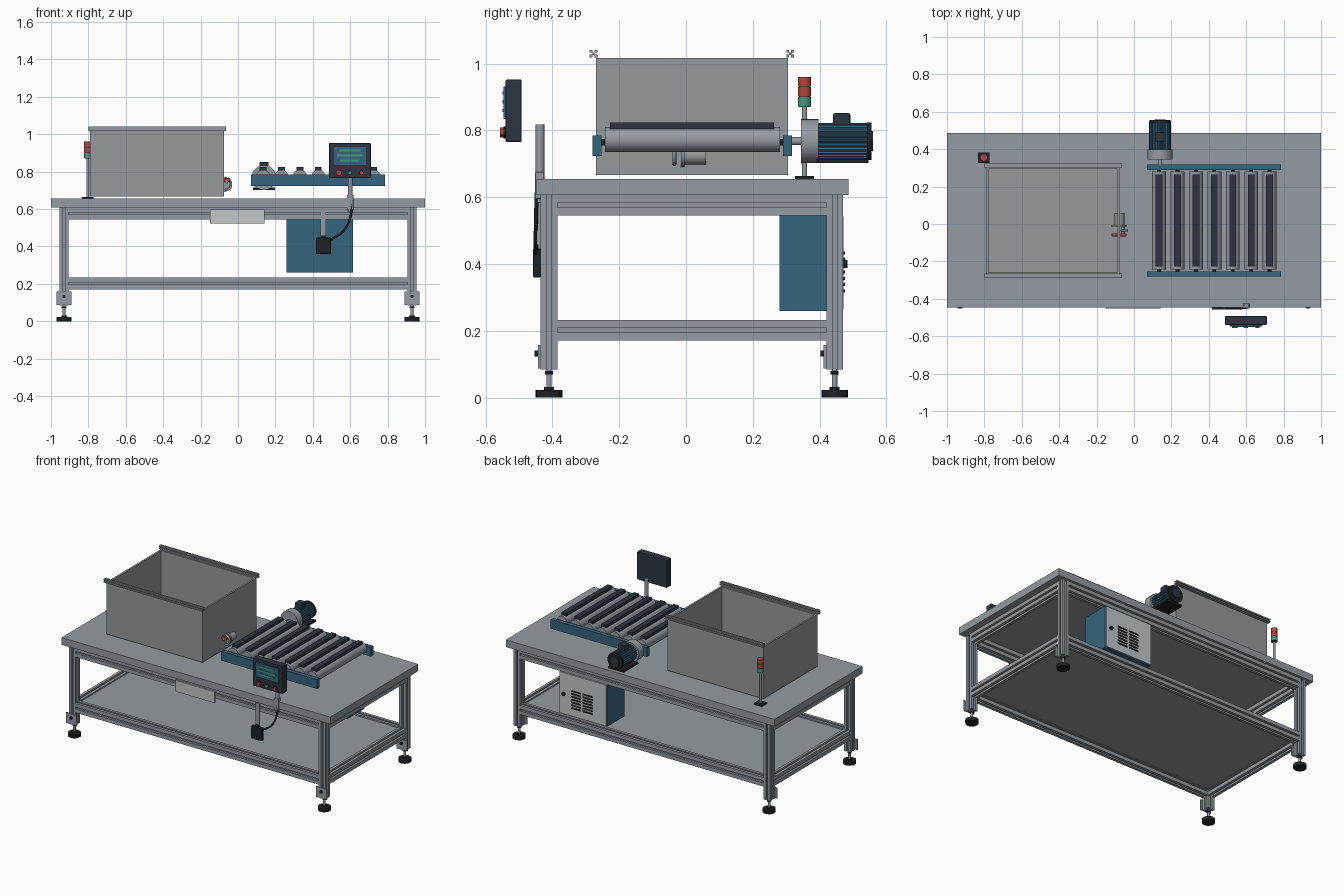
import bpy, bmesh, math
from mathutils import Vector

if "Cube" in bpy.data.objects:
    bpy.data.objects.remove(bpy.data.objects["Cube"])


def material(name, rgb):
    m = bpy.data.materials.new(name)
    m.diffuse_color = (*rgb, 1)
    m.use_nodes = True
    m.node_tree.nodes["Principled BSDF"].inputs["Base Color"].default_value = m.diffuse_color
    return m


ALU = material("aluminium", (0.30, 0.33, 0.36))
STEEL = material("stainless", (0.30, 0.32, 0.335))
BLUE = material("machine_blue", (0.036, 0.13, 0.21))
DARK = material("charcoal", (0.026, 0.034, 0.05))
BLACK = material("black", (0.013, 0.015, 0.019))
RED = material("signal_red", (0.45, 0.06, 0.05))
GREEN = material("signal_green", (0.06, 0.32, 0.21))
WHITE = material("off_white", (0.54, 0.57, 0.57))


def prism(name, pts, axis, a, b, mat, smooth=False):
    """Extrude a 2D outline along an axis from a to b."""
    place = {'x': lambda u, v, w: (w, u, v),
             'y': lambda u, v, w: (u, w, v),
             'z': lambda u, v, w: (u, v, w)}[axis]
    bm = bmesh.new()
    lo = [bm.verts.new(place(u, v, a)) for u, v in pts]
    hi = [bm.verts.new(place(u, v, b)) for u, v in pts]
    n = len(pts)
    for i in range(n):
        j = (i + 1) % n
        bm.faces.new((lo[i], lo[j], hi[j], hi[i])).smooth = smooth
    bm.faces.new(lo[::-1])
    bm.faces.new(hi)
    bmesh.ops.recalc_face_normals(bm, faces=bm.faces)
    me = bpy.data.meshes.new(name)
    bm.to_mesh(me)
    bm.free()
    me.materials.append(mat)
    ob = bpy.data.objects.new(name, me)
    bpy.context.collection.objects.link(ob)
    return ob


def box(name, x0, x1, y0, y1, z0, z1, mat, bevel=0):
    ob = prism(name, [(x0, y0), (x1, y0), (x1, y1), (x0, y1)], 'z', z0, z1, mat)
    if bevel:
        mod = ob.modifiers.new("bevel", 'BEVEL')
        mod.width, mod.segments = bevel, 2
    return ob


def cyl(name, u, v, r, axis, a, b, mat, n=28):
    pts = [(u + r * math.cos(2 * math.pi * i / n), v + r * math.sin(2 * math.pi * i / n))
           for i in range(n)]
    return prism(name, pts, axis, a, b, mat, True)


def slotted(name, u, v, w, h, axis, a, b, mat, slot=0.013, depth=0.014):
    """Extrusion bar with a groove in the middle of each side."""
    s, W, H = slot / 2, w / 2, h / 2
    quarter = [(W - depth, s), (W, s), (W, H), (s, H), (s, H - depth)]
    pts = quarter + [(-p, q) for p, q in quarter[::-1]]
    pts += [(-p, -q) for p, q in quarter] + [(p, -q) for p, q in quarter[::-1]]
    return prism(name, [(u + p, v + q) for p, q in pts], axis, a, b, mat)


def tube(name, pts, r, mat):
    cu = bpy.data.curves.new(name, 'CURVE')
    cu.dimensions = '3D'
    cu.bevel_depth, cu.bevel_resolution, cu.use_fill_caps = r, 3, True
    sp = cu.splines.new('BEZIER')
    sp.bezier_points.add(len(pts) - 1)
    for bp, p in zip(sp.bezier_points, pts):
        bp.co = Vector(p)
        bp.handle_left_type = bp.handle_right_type = 'AUTO'
    cu.materials.append(mat)
    bpy.context.collection.objects.link(bpy.data.objects.new(name, cu))


# Table top and lower shelf
box("table_top", -1, 1, -0.447, 0.487, 0.607, 0.655, ALU)
box("lower_shelf", -0.91, 0.91, -0.39, 0.425, 0.212, 0.224, ALU)

# Frame: legs, feet, foot brackets
LX, YF, YB = 0.93, -0.41, 0.445
for x in (-LX, LX):
    for y in (YF, YB):
        slotted("leg", x, y, 0.05, 0.05, 'z', 0.085, 0.607, ALU)
        box("foot_bracket", x - 0.04, x + 0.04, y - 0.033, y - 0.025, 0.088, 0.158, ALU)
        cyl("bracket_bolt", x, 0.132, 0.009, 'y', y - 0.043, y - 0.033, BLACK, 12)
        cyl("foot_rod", x, y, 0.008, 'z', 0.02, 0.09, ALU, 16)
        cyl("foot_nut", x, y, 0.014, 'z', 0.07, 0.08, BLACK, 6)
        cyl("foot_collar", x, y, 0.015, 'z', 0.022, 0.032, BLACK, 16)
        cyl("foot_pad", x, y, 0.04, 'z', 0, 0.023, BLACK)

# Frame rails
for z in (0.576, 0.202):
    for y in (YF, YB):
        slotted("long_rail", y, z, 0.05, 0.062, 'x', -LX + 0.025, LX - 0.025, ALU)
    for x in (-LX, LX):
        slotted("cross_rail", x, z, 0.05, 0.062, 'y', YF + 0.025, YB - 0.025, ALU)

# Open bin with rim bars
BX0, BX1, BY0, BY1, BZ0, BZ1, T = -0.79, -0.075, -0.27, 0.305, 0.667, 1.017, 0.012
box("bin_floor", BX0, BX1, BY0, BY1, BZ0, BZ0 + T, STEEL)
for y in (BY0, BY1 - T):
    box("bin_long_wall", BX0, BX1, y, y + T, BZ0 + T, BZ1, STEEL)
for x in (BX0, BX1 - T):
    box("bin_end_wall", x, x + T, BY0 + T, BY1 - T, BZ0 + T, BZ1, STEEL)
for y in (-0.277, 0.312):
    slotted("bin_rim_bar", y, 1.03, 0.023, 0.023, 'x', -0.80, -0.065, ALU, 0.006, 0.008)

# Drain valve on the bin end
cyl("valve_body", -0.078, 0.724, 0.026, 'y', -0.005, 0.06, STEEL)
cyl("valve_flange", -0.08, 0.73, 0.04, 'y', -0.015, -0.005, STEEL)
cyl("valve_stem", -0.06, 0.745, 0.008, 'y', -0.066, -0.01, STEEL, 12)
box("valve_handle", -0.12, -0.04, -0.066, -0.05, 0.745, 0.765, RED, 0.004)
tube("valve_hose", [(-0.07, -0.035, 0.77), (-0.04, -0.035, 0.745), (-0.045, -0.035, 0.71),
                    (-0.07, -0.035, 0.70)], 0.006, STEEL)

# Signal lamp tower
SX, SY = -0.803, 0.355
box("lamp_base", SX - 0.03, SX + 0.03, SY - 0.028, SY + 0.028, 0.655, 0.664, BLACK)
cyl("lamp_pole", SX, SY, 0.008, 'z', 0.66, 0.872, ALU, 16)
for name, z, m in (("green_lamp", 0.872, GREEN), ("lower_red_lamp", 0.902, RED),
                   ("upper_red_lamp", 0.932, RED)):
    cyl(name, SX, SY, 0.02, 'z', z, z + 0.028, m)
cyl("lamp_core", SX, SY, 0.017, 'z', 0.87, 0.955, BLACK)

# Roller conveyor
for y in (-0.28, 0.29):
    box("conveyor_side", 0.07, 0.785, y, y + 0.027, 0.723, 0.785, BLUE)
for i in range(7):
    x = 0.134 + i * 0.0985
    cyl("roller", x, 0.773, 0.037, 'y', -0.243, 0.282, ALU, 32)
    cyl("roller_axle", x, 0.765, 0.01, 'y', -0.26, 0.295, BLACK, 12)
    box("roller_grip_strip", x - 0.018, x + 0.018, -0.228, 0.264, 0.802, 0.824, DARK)

# Drive motor with a ribbed housing
MX, MZ = 0.139, 0.768
cyl("drive_shaft", MX, MZ, 0.012, 'y', 0.30, 0.35, ALU, 16)
cyl("gearbox", MX, MZ, 0.066, 'y', 0.345, 0.397, ALU, 36)
ribs = []
for i in range(96):
    a, r = 2 * math.pi * i / 96, 0.055 if i % 4 < 2 else 0.05
    ribs.append((MX + r * math.cos(a), MZ + r * math.sin(a)))
prism("motor_housing", ribs, 'y', 0.397, 0.542, BLUE)
cyl("fan_cover", MX, MZ, 0.056, 'y', 0.542, 0.556, BLACK, 36)
cyl("fan_cover_hub", MX, MZ, 0.03, 'y', 0.556, 0.56, DARK)
box("motor_foot", MX - 0.058, MX + 0.058, 0.39, 0.547, 0.702, 0.715, BLACK)
box("terminal_box", MX - 0.025, MX + 0.025, 0.44, 0.492, 0.812, 0.852, DARK, 0.006)

# Control panel on its pole
cyl("panel_pole", 0.6, -0.437, 0.013, 'z', 0.585, 0.818, ALU)
box("pole_clamp", 0.583, 0.617, -0.452, -0.425, 0.595, 0.675, ALU, 0.003)
box("panel_body", 0.487, 0.71, -0.54, -0.492, 0.765, 0.953, DARK, 0.005)
box("panel_screen", 0.512, 0.685, -0.547, -0.539, 0.835, 0.932, BLUE)
for i, (a, b) in enumerate(((0.54, 0.655), (0.53, 0.665), (0.545, 0.65))):
    z = 0.913 - i * 0.026
    box("screen_line", a, b, -0.550, -0.546, z - 0.006, z + 0.004, GREEN)
for x, r, m in ((0.538, 0.018, RED), (0.598, 0.012, GREEN), (0.66, 0.013, RED)):
    cyl("button_collar", x, 0.794, r, 'y', -0.546, -0.538, BLACK, 20)
    cyl("button", x, 0.794, r * 0.85, 'y', -0.557, -0.545, m, 20)

# Cable and foot switch box
tube("cable", [(0.6, -0.445, 0.66), (0.605, -0.448, 0.58), (0.57, -0.45, 0.49),
               (0.49, -0.45, 0.43)], 0.006, BLACK)
box("switch_bracket", 0.44, 0.47, -0.442, -0.435, 0.43, 0.60, ALU)
box("switch_box", 0.417, 0.497, -0.458, -0.435, 0.36, 0.447, BLACK, 0.004)
box("switch_neck", 0.445, 0.468, -0.45, -0.438, 0.447, 0.458, BLACK)

# Blank label plate on the front rail
box("label_plate", -0.15, 0.143, -0.452, -0.442, 0.522, 0.597, WHITE)

# Electrical cabinet with vented door
box("cabinet", 0.26, 0.616, 0.28, 0.462, 0.26, 0.545, BLUE)
box("cabinet_door", 0.264, 0.612, 0.462, 0.472, 0.264, 0.541, WHITE)
for i in range(7):
    z = 0.315 + i * 0.019
    for x in (0.365, 0.45):
        box("vent_slot", x, x + 0.072, 0.472, 0.476, z, z + 0.009, BLACK)
cyl("door_knob", 0.578, 0.40, 0.012, 'y', 0.472, 0.484, BLACK, 16)
